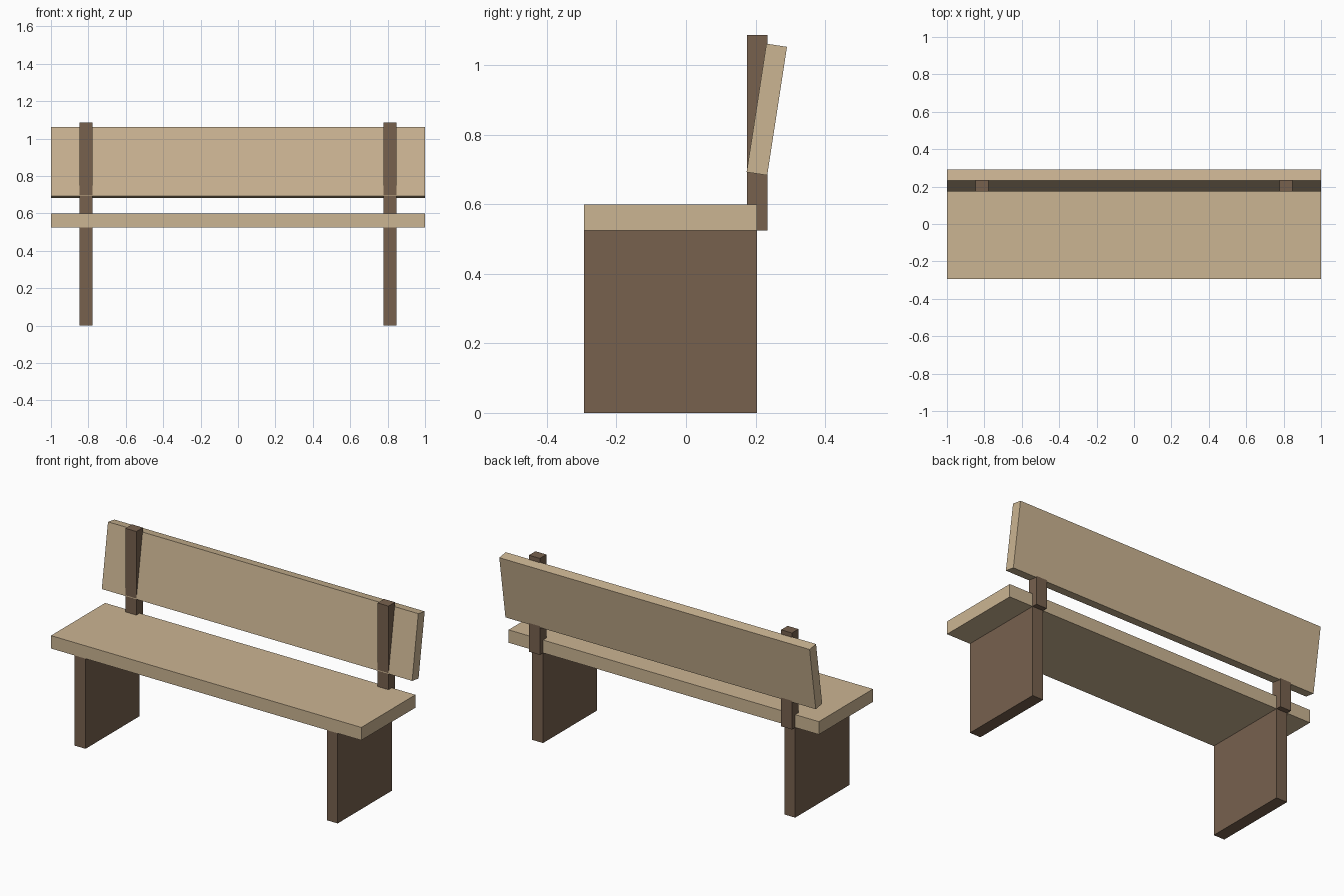
import bpy
import math

cube = bpy.data.objects.get("Cube")
if cube:
    bpy.data.objects.remove(cube, do_unlink=True)


def material(name, rgb):
    mat = bpy.data.materials.new(name)
    mat.use_nodes = True
    colour = (*rgb, 1)
    mat.diffuse_color = colour
    mat.node_tree.nodes["Principled BSDF"].inputs["Base Color"].default_value = colour
    return mat


def board(name, size, centre, mat, tilt=0):
    bpy.ops.mesh.primitive_cube_add(size=1, location=centre)
    obj = bpy.context.object
    obj.name = name
    obj.scale = size
    bpy.ops.object.transform_apply(location=False, rotation=False, scale=True)
    obj.rotation_euler.x = tilt
    obj.data.materials.append(mat)
    return obj


light_wood = material("light wood", (0.60, 0.46, 0.29))
dark_wood = material("dark wood", (0.185, 0.12, 0.076))

# Seat plank and leaning backrest
board("seat", (2, 0.498, 0.075), (0, -0.044, 0.5625), light_wood)
board("backrest", (2, 0.06, 0.374), (0, 0.2325, 0.873), light_wood, math.radians(-8.75))

# Slab legs and upright posts behind the seat
for side, x in (("left", 0.8125), ("right", -0.8125)):
    board(side + "_leg", (0.07, 0.498, 0.525), (x, -0.044, 0.2625), dark_wood)
    board(side + "_back_post", (0.07, 0.06, 0.562), (x, 0.205, 0.806), dark_wood)
